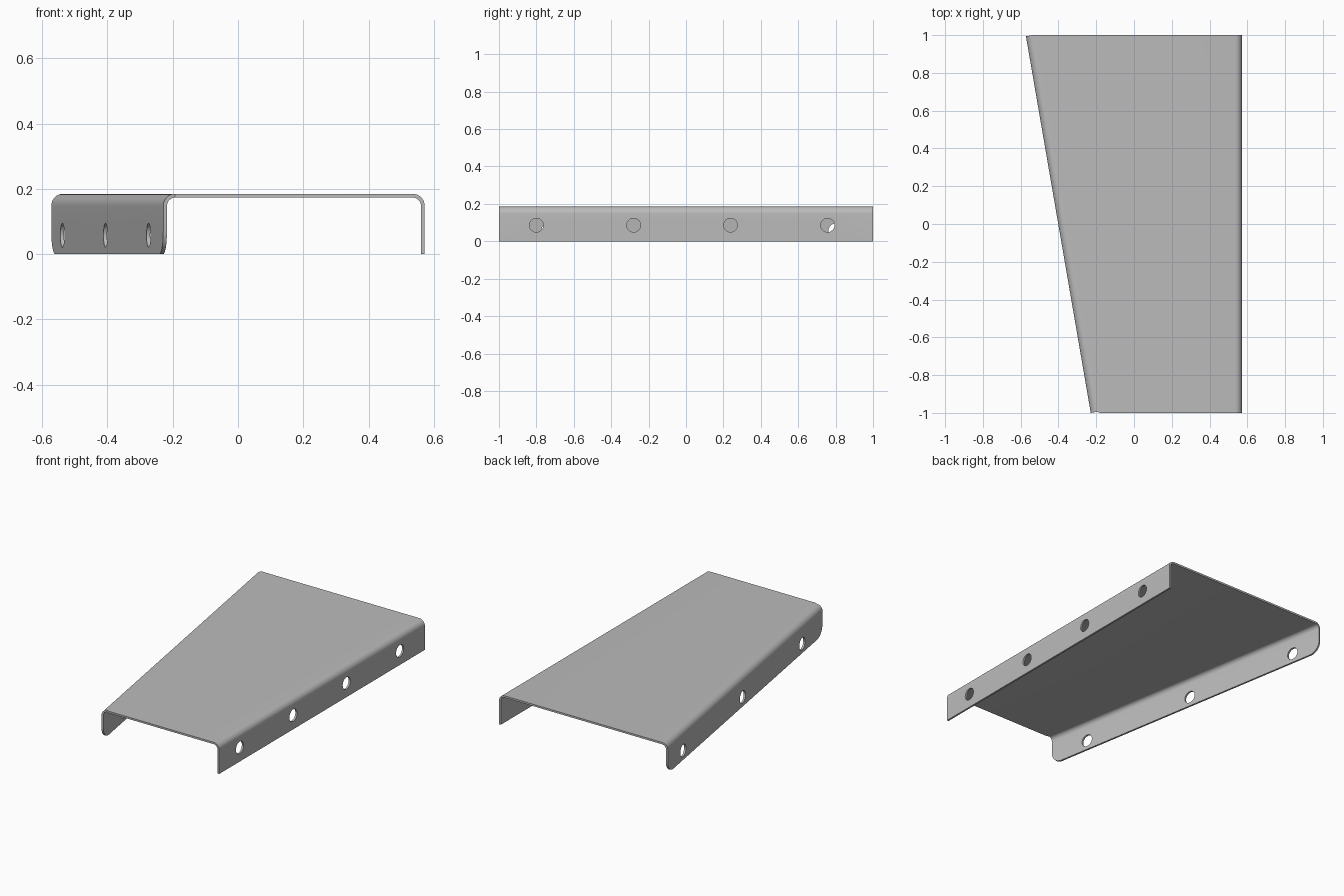
import bpy, bmesh, math
from mathutils import Vector, Matrix

if "Cube" in bpy.data.objects:
    bpy.data.objects.remove(bpy.data.objects["Cube"])

H, T, R = 0.185, 0.0115, 0.037      # height, sheet thickness, outer bend radius
HOLE, CORNER = 0.037, 0.07          # hole radius, rounded flange corner radius
XR = 0.572                          # outer face of straight flange
F, B = Vector((-0.229, -1, 0)), Vector((-0.572, 0.994, 0))   # slanted flange ends
along = (B - F).normalized()
inward = Vector((along.y, -along.x, 0))
UP = Vector((0, 0, 1))

metal = bpy.data.materials.new("grey metal")
metal.diffuse_color = (0.5, 0.5, 0.5, 1)
metal.use_nodes = True
metal.node_tree.nodes["Principled BSDF"].inputs["Base Color"].default_value = metal.diffuse_color


def flange_profile(heights, steps=8):
    """(outer, inner) pairs of (distance in from outer face, height), bottom to top."""
    pairs = [((0, z), (T, z)) for z in heights]
    for i in range(steps + 1):
        a = math.pi / 2 * i / steps
        c, s = math.cos(a), math.sin(a)
        pairs.append(((R - R * c, H - R + R * s),
                      (R - (R - T) * c, H - R + (R - T) * s)))
    return pairs


# Stations across the sheet: front outer, front inner, back outer, back inner
stations = []
arc = [CORNER * (1 - math.cos(math.pi / 2 * i / 8)) for i in range(9)]
for pair in flange_profile(arc):
    z = pair[0][1]
    inset = CORNER - math.sqrt(CORNER**2 - (CORNER - z)**2) if z < CORNER else 0
    stations.append([end + inward * d + along * inset * sign + UP * h
                     for end, sign in ((F, 1), (B, -1)) for d, h in pair])

# Plate edge steps out to full length next to the slanted bend
xs = F.x + R + 0.012
xb = B.x + R + 0.012
stations.append([Vector((x, y, z)) for x, y in ((xs, -1), (xb, 1)) for z in (H, H - T)])

for pair in reversed(flange_profile([0])):
    stations.append([Vector((XR - d, y, h)) for y in (-1, 1) for d, h in pair])

bm = bmesh.new()
rows = [[bm.verts.new(p) for p in st] for st in stations]
for a, b in zip(rows, rows[1:]):
    for i, j in ((0, 2), (2, 3), (3, 1), (1, 0)):      # skin, back edge, inside, front edge
        bm.faces.new((a[i], a[j], b[j], b[i]))
for r in (rows[0], rows[-1]):                          # flange bottoms
    bm.faces.new((r[0], r[1], r[3], r[2]))
bmesh.ops.recalc_face_normals(bm, faces=bm.faces)
mesh = bpy.data.meshes.new("tapered_cover")
bm.to_mesh(mesh)
bm.free()
cover = bpy.data.objects.new("tapered_cover", mesh)
bpy.context.collection.objects.link(cover)
mesh.materials.append(metal)

# Round holes through both flanges
bm = bmesh.new()


def drill(center, direction):
    rot = direction.to_track_quat('Z', 'Y').to_matrix().to_4x4()
    bmesh.ops.create_cone(bm, cap_ends=True, segments=32, radius1=HOLE, radius2=HOLE,
                          depth=0.08, matrix=Matrix.Translation(center) @ rot)


for y in (-0.8, -0.28, 0.238, 0.757):
    drill(Vector((XR, y, 0.086)), Vector((1, 0, 0)))
for x in (-0.533, -0.401, -0.269):
    drill(F.lerp(B, (x - F.x - 0.005) / (B.x - F.x)) + UP * 0.058, inward)
cut_mesh = bpy.data.meshes.new("hole_cutter")
bm.to_mesh(cut_mesh)
bm.free()
cutter = bpy.data.objects.new("hole_cutter", cut_mesh)
bpy.context.collection.objects.link(cutter)
cutter.hide_render = True

mod = cover.modifiers.new("holes", 'BOOLEAN')
mod.object, mod.operation, mod.solver = cutter, 'DIFFERENCE', 'EXACT'
bpy.context.view_layer.objects.active = cover
cover.select_set(True)
bpy.ops.object.modifier_apply(modifier=mod.name)
bpy.data.objects.remove(cutter)
bpy.ops.object.shade_smooth_by_angle(angle=math.radians(30))
